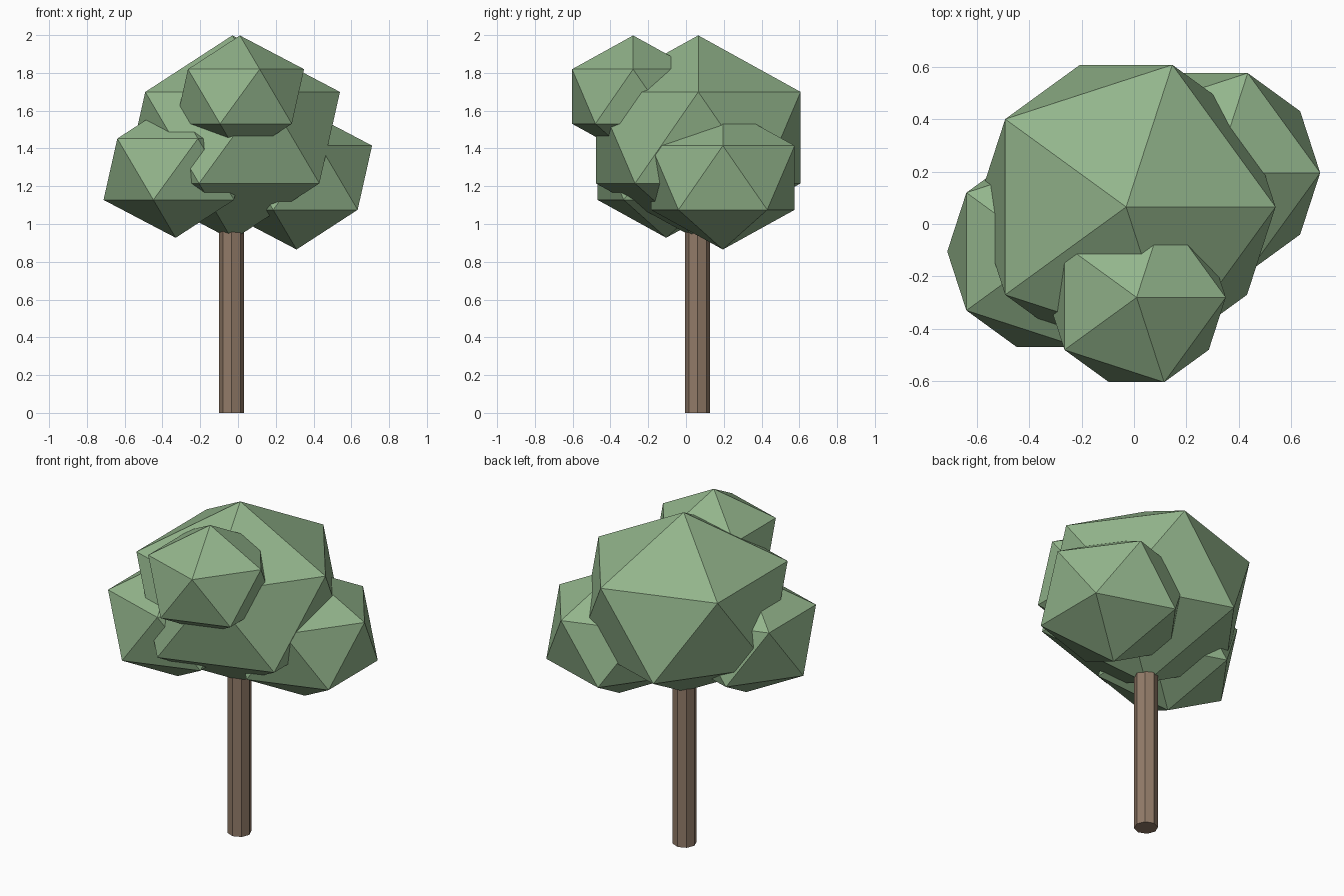
import bpy

if "Cube" in bpy.data.objects:
    bpy.data.objects.remove(bpy.data.objects["Cube"])


def material(name, color):
    mat = bpy.data.materials.new(name)
    mat.diffuse_color = (*color, 1)
    mat.use_nodes = True
    mat.node_tree.nodes["Principled BSDF"].inputs["Base Color"].default_value = mat.diffuse_color
    return mat


leaf = material("leaf_green", (0.29, 0.46, 0.26))
bark = material("bark_brown", (0.29, 0.20, 0.14))

# Trunk: straight eight-sided post running up into the crown
bpy.ops.mesh.primitive_cylinder_add(vertices=8, radius=0.066, depth=1.2,
                                    location=(-0.034, 0.062, 0.6))
trunk = bpy.context.object
trunk.name = "trunk"
trunk.data.materials.append(bark)

# Crown: overlapping icosahedra, slightly flattened in height
FLATTEN = 0.85
clumps = {
    "crown_main": (0.637, (-0.03, 0.065, 1.457)),
    "crown_front": (0.380, (0.01, -0.28, 1.675)),
    "crown_right": (0.447, (0.31, 0.195, 1.245)),
    "crown_left": (0.427, (-0.33, -0.105, 1.29)),
}
for name, (radius, centre) in clumps.items():
    bpy.ops.mesh.primitive_ico_sphere_add(subdivisions=1, radius=radius, location=centre)
    clump = bpy.context.object
    clump.name = name
    clump.scale.z = FLATTEN
    clump.data.materials.append(leaf)
